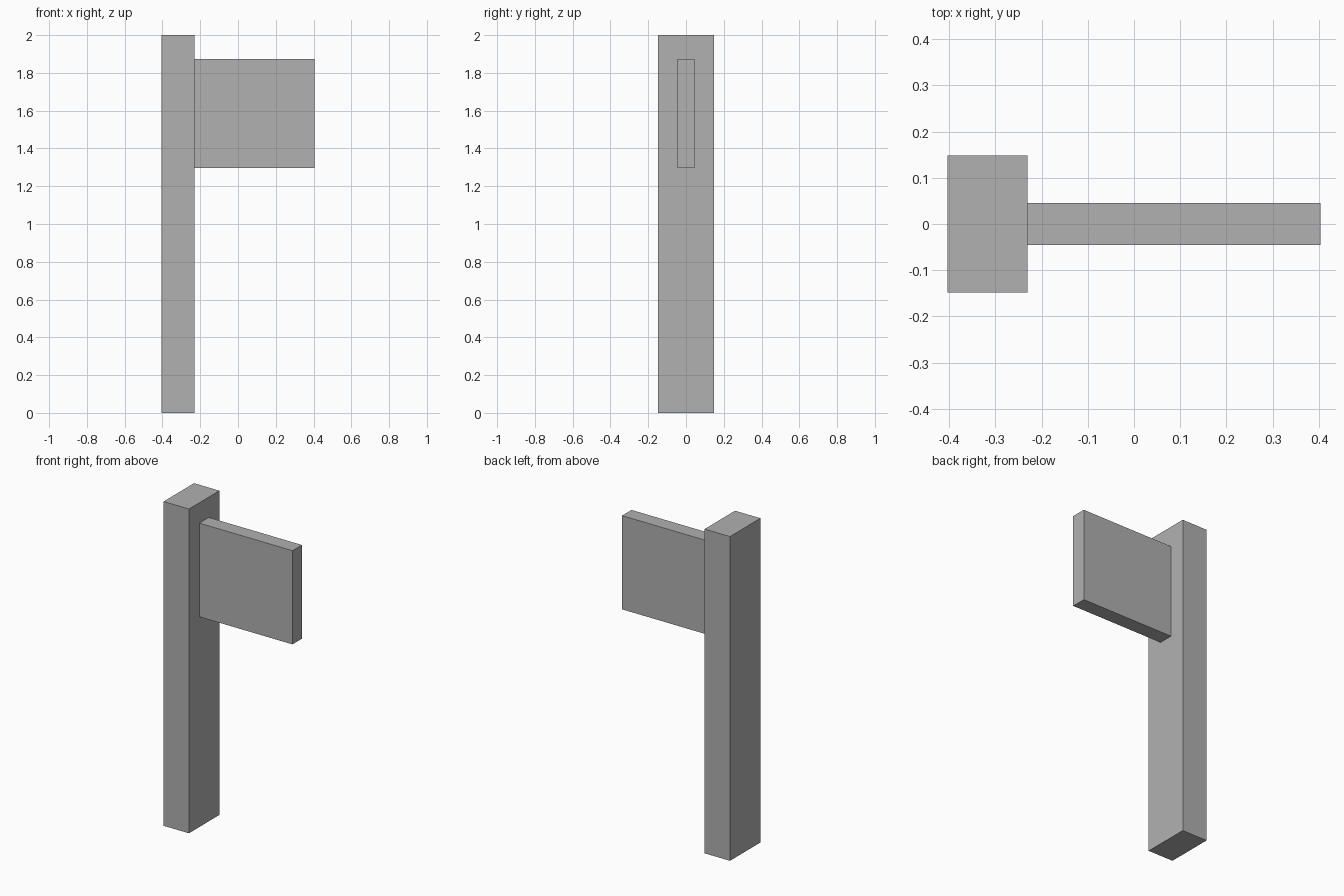
import bpy

if "Cube" in bpy.data.objects:
    bpy.data.objects.remove(bpy.data.objects["Cube"])

# One plain grey for the whole model
grey = bpy.data.materials.new("plain grey")
grey.diffuse_color = (0.44, 0.44, 0.44, 1)
grey.use_nodes = True
grey.node_tree.nodes["Principled BSDF"].inputs["Base Color"].default_value = grey.diffuse_color


def box(name, low, high):
    """Add a box spanning two opposite corners."""
    centre = [(a + b) / 2 for a, b in zip(low, high)]
    size = [b - a for a, b in zip(low, high)]
    bpy.ops.mesh.primitive_cube_add(size=1, location=centre)
    obj = bpy.context.object
    obj.name = name
    obj.scale = size
    bpy.ops.object.transform_apply(location=False, rotation=False, scale=True)
    obj.data.materials.append(grey)
    return obj


# Upright post
box("post", (-0.404, -0.148, 0), (-0.231, 0.148, 2))
# Flat sign panel butting against the post's side
box("sign_panel", (-0.231, -0.046, 1.296), (0.404, 0.046, 1.874))
